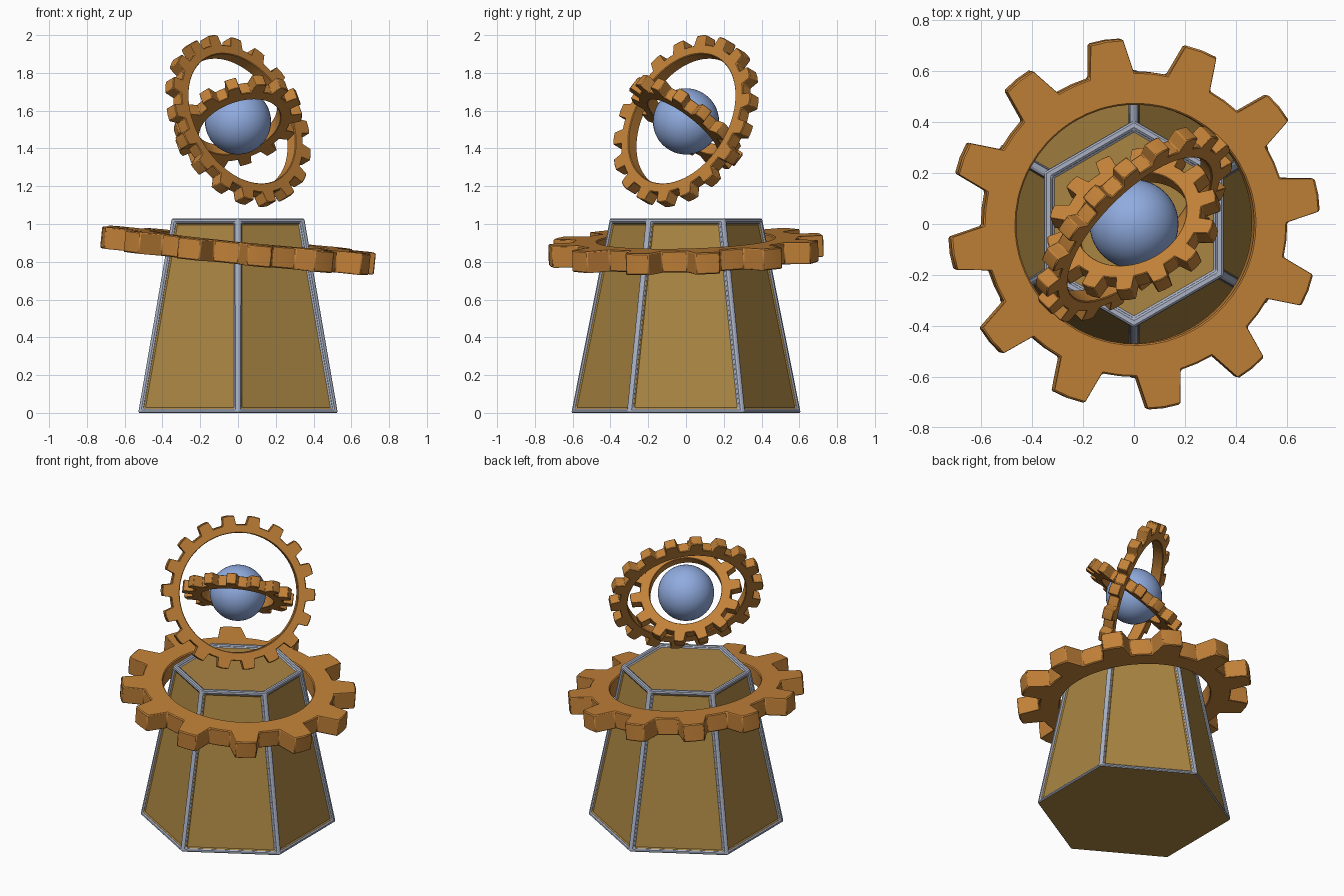
import bpy, bmesh, math
from mathutils import Vector, Matrix

if "Cube" in bpy.data.objects:
    bpy.data.objects.remove(bpy.data.objects["Cube"])


def material(name, rgb):
    m = bpy.data.materials.new(name)
    m.diffuse_color = (*rgb, 1)
    m.use_nodes = True
    m.node_tree.nodes["Principled BSDF"].inputs["Base Color"].default_value = m.diffuse_color
    return m


GOLD = material("dull gold", (0.40, 0.235, 0.055))
STEEL = material("blue grey steel", (0.40, 0.44, 0.55))
BRONZE = material("orange bronze", (0.54, 0.22, 0.04))
BLUE = material("soft blue", (0.28, 0.41, 0.74))


def make_object(name, bm, mats):
    bmesh.ops.recalc_face_normals(bm, faces=bm.faces)
    me = bpy.data.meshes.new(name)
    bm.to_mesh(me)
    bm.free()
    for m in mats:
        me.materials.append(m)
    ob = bpy.data.objects.new(name, me)
    bpy.context.collection.objects.link(ob)
    return ob


def smooth(ob, angle):
    bpy.ops.object.select_all(action='DESELECT')
    ob.select_set(True)
    bpy.context.view_layer.objects.active = ob
    bpy.ops.object.shade_smooth_by_angle(angle=math.radians(angle))


def bevel(ob, width):
    b = ob.modifiers.new("soft edges", 'BEVEL')
    b.width, b.segments = width, 1
    b.limit_method, b.angle_limit = 'ANGLE', math.radians(40)


def gear(name, center, normal, ref, phase, teeth, tip, root, hole, thick, tip_w, root_w):
    """Toothed ring; ref projected into the gear plane is angle zero."""
    pitch = 2 * math.pi / teeth
    # one tooth as (fraction of pitch, radius), then the gap
    tooth = [(-root_w, root), (-tip_w, tip), (0, tip + 0.002), (tip_w, tip),
             (root_w, root), (0.5, root)]
    bm = bmesh.new()
    loops = []
    for i in range(teeth):
        for f, r in tooth:
            a = math.radians(phase) + (i + f) * pitch
            c, s = math.cos(a), math.sin(a)
            loops.append([bm.verts.new((q * c, q * s, z)) for q, z in
                          ((hole, -thick / 2), (r, -thick / 2),
                           (r, thick / 2), (hole, thick / 2))])
    for a, b in zip(loops, loops[1:] + loops[:1]):
        for k in range(4):
            j = (k + 1) % 4
            bm.faces.new((a[k], a[j], b[j], b[k]))
    ob = make_object(name, bm, [BRONZE])
    n = Vector(normal).normalized()
    u = Vector(ref)
    u = (u - n * u.dot(n)).normalized()
    v = n.cross(u)
    ob.matrix_world = Matrix.Translation(center) @ Matrix((u, v, n)).transposed().to_4x4()
    smooth(ob, 20)
    bevel(ob, 0.006 * tip / 0.73)
    return ob


# Hexagonal pedestal: steel frame with recessed gold panels
bm = bmesh.new()
rings = [[bm.verts.new((r * math.sin(i * math.pi / 3), r * math.cos(i * math.pi / 3), z))
          for i in range(6)] for r, z in ((0.61, 0.0), (0.405, 1.03))]
low, high = rings
for i in range(6):
    j = (i + 1) % 6
    bm.faces.new((low[i], low[j], high[j], high[i]))
bm.faces.new(high)
bottom = bm.faces.new(low)
bmesh.ops.recalc_face_normals(bm, faces=bm.faces)
panels = [f for f in bm.faces if f is not bottom]
for f in bm.faces:
    f.material_index = 1
bottom.material_index = 0
bmesh.ops.inset_individual(bm, faces=panels, thickness=0.032, depth=0)
bmesh.ops.inset_individual(bm, faces=panels, thickness=0.005, depth=-0.014)
for f in panels:
    f.material_index = 0
pedestal = make_object("pedestal", bm, [GOLD, STEEL])
bevel(pedestal, 0.006)

# Large tilted gear around the pedestal
gear("large_gear", (0, 0, 0.86), (0.1, -0.025, 1), (1, 0, 0), 9,
     12, 0.73, 0.60, 0.47, 0.115, 0.17, 0.28)

# Two crossing gears around the orb
gear("outer_orbit_gear", (0, 0, 1.545), (0.65, -0.65, 0.39), (0, 0, 1), 4,
     18, 0.48, 0.425, 0.372, 0.07, 0.21, 0.28)
gear("inner_orbit_gear", (0, 0, 1.54), (-0.28, 0.58, 0.76), (0, 0, 1), 0,
     14, 0.345, 0.285, 0.225, 0.07, 0.20, 0.28)

# Floating orb
bm = bmesh.new()
bmesh.ops.create_uvsphere(bm, u_segments=40, v_segments=24, radius=0.175)
orb = make_object("orb", bm, [BLUE])
orb.location = (0, 0, 1.543)
smooth(orb, 60)
